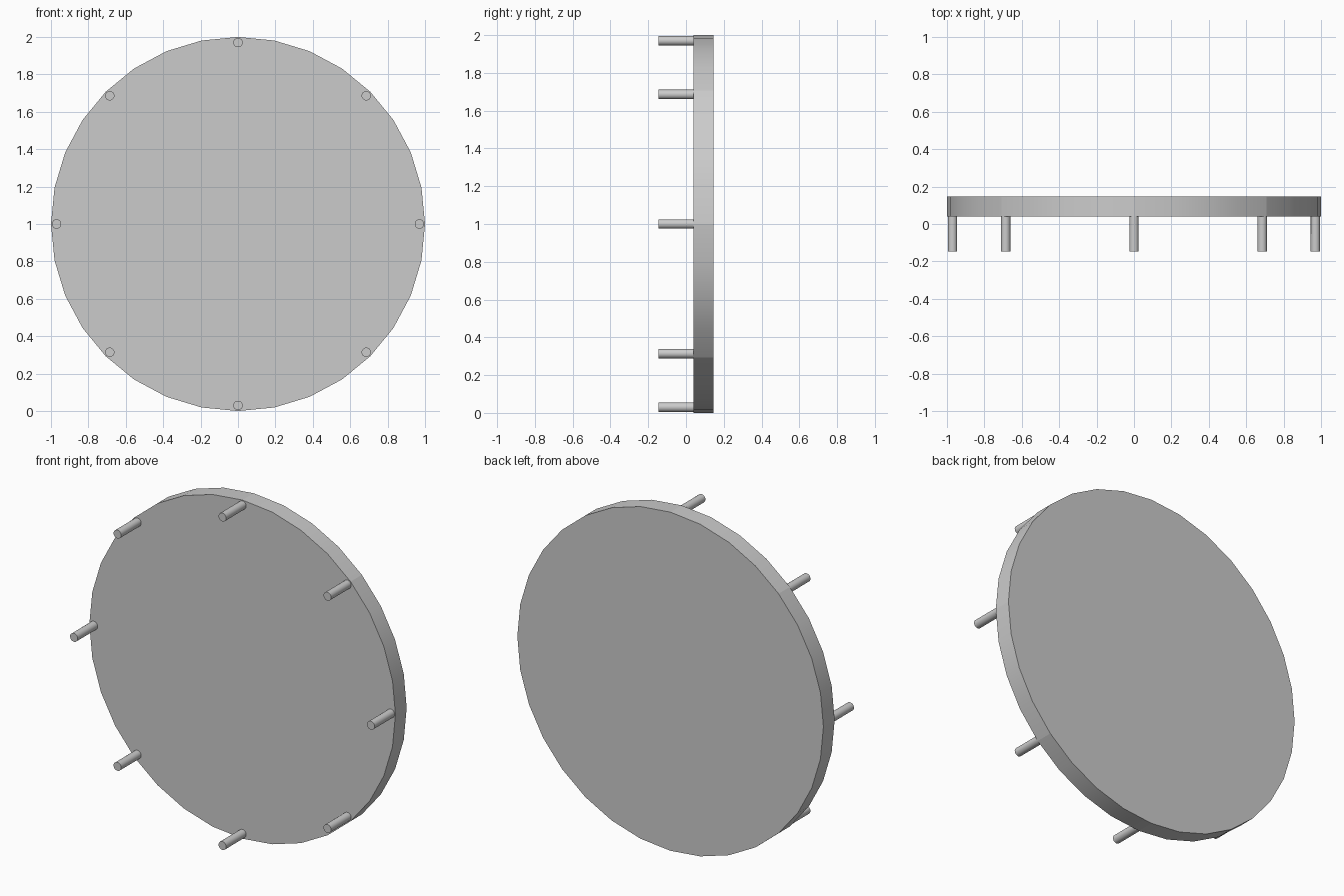
import bpy, bmesh, math
from mathutils import Matrix

if "Cube" in bpy.data.objects:
    bpy.data.objects.remove(bpy.data.objects["Cube"])

BACK, DISC_FRONT, PEG_FRONT = 0.146, 0.041, -0.146


def cylinder(name, x, z, radius, y0, y1, sides, seam_step=None):
    """Smooth-sided cylinder along y with crisp rims and optional rim seams."""
    bm = bmesh.new()
    bmesh.ops.create_cone(bm, cap_ends=True, segments=sides, radius1=radius,
                          radius2=radius, depth=y1 - y0,
                          matrix=Matrix.Rotation(math.pi / 2, 4, 'X'))
    for f in bm.faces:
        f.smooth = len(f.verts) == 4
    for e in bm.edges:
        if any(len(f.verts) > 4 for f in e.link_faces):
            e.smooth = False
        elif seam_step:
            v = e.verts[0].co
            turn = math.atan2(v.z, v.x) / seam_step
            e.smooth = abs(turn - round(turn)) > 0.01
    mesh = bpy.data.meshes.new(name)
    bm.to_mesh(mesh)
    bm.free()
    obj = bpy.data.objects.new(name, mesh)
    obj.location = (x, (y0 + y1) / 2, z)
    bpy.context.collection.objects.link(obj)
    return obj


# Upright disc, rim split into eight smooth arcs
cylinder("disc", 0, 1, 1.0, DISC_FRONT, BACK, 32, math.pi / 4)

# Ring of pegs on the front face
for i in range(8):
    a = i * math.pi / 4
    cylinder(f"peg_{i + 1}", 0.97 * math.cos(a), 1 + 0.97 * math.sin(a),
             0.025, PEG_FRONT, DISC_FRONT, 24)
